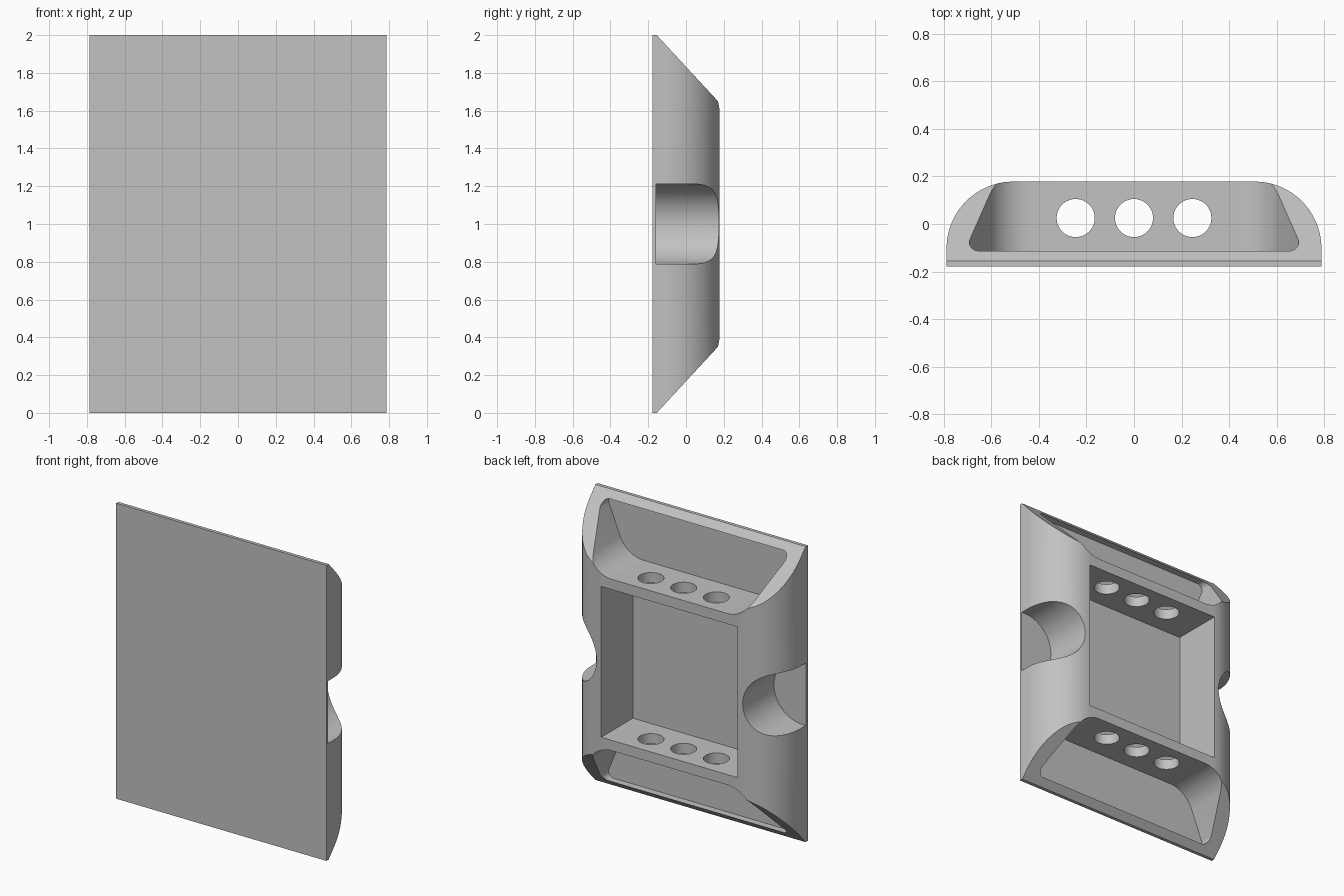
import bpy, bmesh, math
from mathutils import Vector

if "Cube" in bpy.data.objects:
    bpy.data.objects.remove(bpy.data.objects["Cube"])

HALF_W, HALF_D, HEIGHT = 0.787, 0.178, 2.0
FLOOR_Y = -0.16          # inner face of the thin front plate
OUT = 0.4                # how far cutters stick out behind

grey = bpy.data.materials.new("plain_grey")
grey.use_nodes = True
grey.diffuse_color = (0.54, 0.54, 0.54, 1)
grey.node_tree.nodes["Principled BSDF"].inputs["Base Color"].default_value = (0.54, 0.54, 0.54, 1)


def rounded(corners, radii, steps=16):
    """Outline with each corner replaced by an arc of the given radius."""
    pts = []
    for i, (c, r) in enumerate(zip(corners, radii)):
        c = Vector(c)
        if r == 0:
            pts.append(c)
            continue
        a = (Vector(corners[i - 1]) - c).normalized()
        b = (Vector(corners[(i + 1) % len(corners)]) - c).normalized()
        half = a.angle(b) / 2
        centre = c + (a + b).normalized() * (r / math.sin(half))
        start = c + a * (r / math.tan(half)) - centre
        end = c + b * (r / math.tan(half)) - centre
        sweep = start.angle(end)
        for k in range(steps + 1):
            t = k / steps
            pts.append(centre + (start * math.sin((1 - t) * sweep)
                                 + end * math.sin(t * sweep)) / math.sin(sweep))
    return pts


def circle(cx, cy, r, n):
    return [Vector((cx + r * math.cos(math.tau * k / n),
                    cy + r * math.sin(math.tau * k / n))) for k in range(n)]


def prism(name, outline, axis, lo, hi, trims=()):
    """Solid made by sweeping an outline along y or z, then trimmed by planes."""
    bm = bmesh.new()
    place = (lambda p, h: (p[0], p[1], h)) if axis == "z" else (lambda p, h: (p[0], h, p[1]))
    face = bm.faces.new([bm.verts.new(place(p, lo)) for p in outline])
    new = bmesh.ops.extrude_face_region(bm, geom=[face])["geom"]
    shift = (0, 0, hi - lo) if axis == "z" else (0, hi - lo, 0)
    bmesh.ops.translate(bm, vec=shift, verts=[v for v in new if isinstance(v, bmesh.types.BMVert)])
    for point, normal in trims:
        cut = bmesh.ops.bisect_plane(bm, geom=bm.verts[:] + bm.edges[:] + bm.faces[:],
                                     plane_co=point, plane_no=normal, clear_outer=True)
        edges = [e for e in cut["geom_cut"] if isinstance(e, bmesh.types.BMEdge)]
        bmesh.ops.contextual_create(bm, geom=edges)
    bmesh.ops.recalc_face_normals(bm, faces=bm.faces)
    mesh = bpy.data.meshes.new(name)
    bm.to_mesh(mesh)
    bm.free()
    obj = bpy.data.objects.new(name, mesh)
    bpy.context.collection.objects.link(obj)
    mesh.materials.append(grey)
    return obj


# Shell: rounded back edges, sloping top and bottom
section = rounded([(-HALF_W, -HALF_D), (HALF_W, -HALF_D), (HALF_W, HALF_D), (-HALF_W, HALF_D)],
                  [0, 0, 0.28, 0.28], 32)
shell = prism("shell", section, "z", 0, HEIGHT,
              [((0, -0.155, HEIGHT), (0, 0.34, 0.315)), ((0, -0.155, 0), (0, 0.34, -0.315))])

# Central window recess
cutters = [prism("window_cutter", [(-0.51, 0.49), (0.51, 0.49), (0.51, 1.51), (-0.51, 1.51)],
                 "y", FLOOR_Y, OUT)]

# Flared recesses at the top and bottom
flare = rounded([(-0.557, 1.58), (0.557, 1.58), (0.711, 1.955), (-0.711, 1.955)],
                [0.19, 0.19, 0.04, 0.04])
cutters.append(prism("top_recess_cutter", flare, "y", FLOOR_Y, OUT))
cutters.append(prism("bottom_recess_cutter", [(p[0], HEIGHT - p[1]) for p in flare],
                     "y", FLOOR_Y, OUT))

# Round finger notches in both sides
for side, x in (("left", 0.76), ("right", -0.76)):
    cutters.append(prism(side + "_notch_cutter", circle(x, 1, 0.213, 64), "y", FLOOR_Y, OUT))

# Three holes through each cross wall
for x in (-0.245, 0, 0.245):
    for lo, hi in ((0.38, 0.55), (1.45, 1.62)):
        cutters.append(prism("hole_cutter", circle(x, 0.025, 0.08, 48), "z", lo, hi))

# Carve the shell and discard the cutters
bpy.context.view_layer.objects.active = shell
for cutter in cutters:
    cutter.hide_render = True
    mod = shell.modifiers.new("cut", "BOOLEAN")
    mod.operation, mod.solver, mod.object = "DIFFERENCE", "EXACT", cutter
    bpy.ops.object.modifier_apply(modifier=mod.name)
    bpy.data.objects.remove(cutter)

bpy.ops.object.select_all(action="DESELECT")
shell.select_set(True)
bpy.ops.object.shade_smooth_by_angle(angle=math.radians(25))
